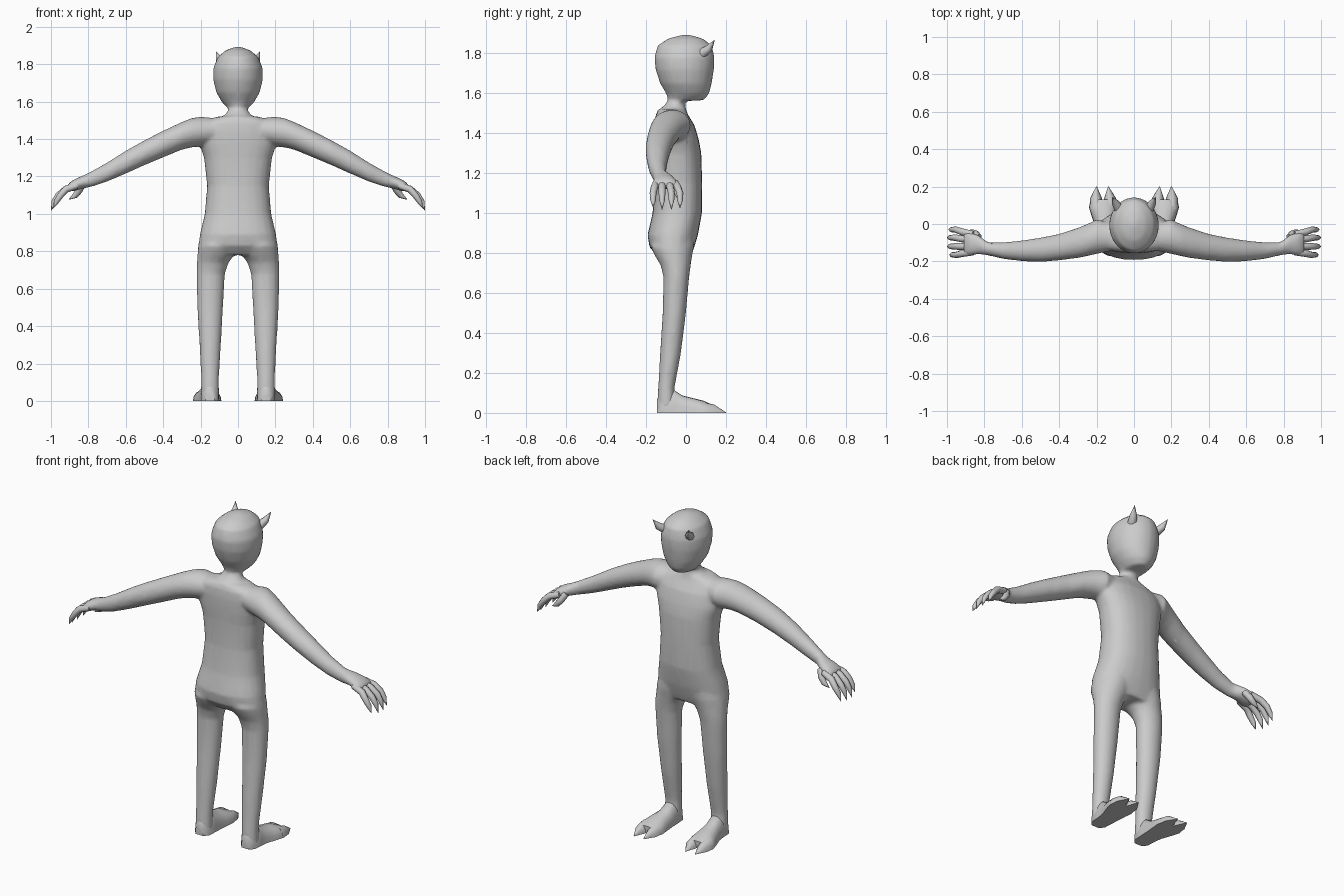
import bpy, bmesh, math
from mathutils import Vector

grey = bpy.data.materials.new("plain grey")
grey.diffuse_color = (0.6, 0.6, 0.6, 1)


def skin(bm, rings):
    """Bridge rings of points into a closed tube."""
    loops = [[bm.verts.new(p) for p in r] for r in rings]
    n = len(loops[0])
    for a, b in zip(loops, loops[1:]):
        for i in range(n):
            j = (i + 1) % n
            bm.faces.new((a[i], a[j], b[j], b[i]))
    bm.faces.new(loops[0][::-1])
    bm.faces.new(loops[-1])


def loft(bm, axis, sections, side=1, n=24, power=2.0, flat=False):
    """Sections (position, min1, max1, min2, max2) along an axis."""
    rings = []
    for pos, a0, a1, b0, b1 in sections:
        ring = []
        for i in range(n):
            t = 2 * math.pi * i / n
            c, s = math.cos(t), math.sin(t)
            c = math.copysign(abs(c) ** (2 / power), c)
            s = math.copysign(abs(s) ** (2 / power), s)
            a = (a0 + a1) / 2 + c * (a1 - a0) / 2
            b = b0 + max(s, 0) * (b1 - b0) if flat else (b0 + b1) / 2 + s * (b1 - b0) / 2
            p = {"x": (pos, a, b), "y": (a, pos, b), "z": (a, b, pos)}[axis]
            ring.append((p[0] * side, p[1], p[2]))
        rings.append(ring)
    skin(bm, rings)


def tube(bm, points, radii, side=1, n=8):
    """Round tube along a short path."""
    pts = [Vector((p[0] * side, p[1], p[2])) for p in points]
    rings = []
    for i, p in enumerate(pts):
        d = (pts[min(i + 1, len(pts) - 1)] - pts[max(i - 1, 0)]).normalized()
        u = d.cross(Vector((0, 1, 0.01))).normalized()
        v = d.cross(u)
        rings.append([p + radii[i] * (u * math.cos(2 * math.pi * k / n) + v * math.sin(2 * math.pi * k / n))
                      for k in range(n)])
    skin(bm, rings)


def finish(bm, name, blend=False):
    bmesh.ops.recalc_face_normals(bm, faces=bm.faces)
    me = bpy.data.meshes.new(name)
    bm.to_mesh(me)
    bm.free()
    me.materials.append(grey)
    ob = bpy.data.objects.new(name, me)
    bpy.context.collection.objects.link(ob)
    bpy.ops.object.select_all(action="DESELECT")
    ob.select_set(True)
    bpy.context.view_layer.objects.active = ob
    if blend:
        m = ob.modifiers.new("fuse", "REMESH")
        m.mode, m.voxel_size = "VOXEL", 0.01
        m = ob.modifiers.new("soften", "SMOOTH")
        m.factor, m.iterations = 0.5, 8
        m = ob.modifiers.new("reduce", "DECIMATE")
        m.ratio = 0.25
        bpy.ops.object.convert(target="MESH")
    bpy.ops.object.shade_smooth_by_angle(angle=math.radians(50))
    return ob


# Body: torso, neck, head, arms and legs fused into one skin
body = bmesh.new()
torso = [(0.78, 0.16, -0.14, 0.025), (0.83, 0.212, -0.183, 0.042), (0.89, 0.204, -0.193, 0.06),
         (1.0, 0.178, -0.168, 0.08), (1.15, 0.165, -0.152, 0.081), (1.3, 0.182, -0.152, 0.077),
         (1.37, 0.205, -0.156, 0.064), (1.44, 0.205, -0.157, 0.043), (1.49, 0.19, -0.152, 0.012),
         (1.52, 0.11, -0.14, 0.0)]
loft(body, "z", [(z, -w, w, b, f) for z, w, b, f in torso], power=2.3)
head = [(1.47, 0.12, -0.14, 0.0), (1.525, 0.075, -0.125, 0.0), (1.55, 0.053, -0.1, -0.005),
        (1.562, 0.053, -0.092, 0.0), (1.566, 0.058, -0.09, 0.09), (1.6, 0.088, -0.1, 0.117),
        (1.65, 0.117, -0.13, 0.129), (1.72, 0.133, -0.153, 0.14), (1.78, 0.132, -0.159, 0.143),
        (1.84, 0.108, -0.142, 0.13), (1.875, 0.065, -0.09, 0.085), (1.893, 0.015, -0.02, 0.02)]
loft(body, "z", [(z, -w, w, b, f) for z, w, b, f in head])
arm = [(0.1, -0.14, 0.0, 1.39, 1.51), (0.2, -0.16, 0.025, 1.36, 1.52), (0.25, -0.172, 0.0, 1.355, 1.512),
       (0.3, -0.182, -0.02, 1.343, 1.492), (0.4, -0.195, -0.053, 1.302, 1.445),
       (0.5, -0.203, -0.073, 1.26, 1.394), (0.6, -0.199, -0.088, 1.215, 1.338),
       (0.7, -0.187, -0.098, 1.172, 1.275), (0.78, -0.168, -0.098, 1.145, 1.23),
       (0.83, -0.162, -0.06, 1.135, 1.205), (0.88, -0.17, -0.04, 1.12, 1.183),
       (0.91, -0.168, -0.04, 1.12, 1.16)]
leg = [(0.9, 0.02, 0.18, -0.15, 0.04), (0.83, 0.0, 0.213, -0.178, 0.04), (0.78, 0.02, 0.217, -0.152, 0.03),
       (0.74, 0.05, 0.22, -0.127, 0.024), (0.68, 0.07, 0.222, -0.113, 0.016),
       (0.5, 0.08, 0.218, -0.117, 0.0), (0.3, 0.091, 0.206, -0.13, -0.025),
       (0.12, 0.102, 0.197, -0.14, -0.058), (0.02, 0.1, 0.2, -0.145, -0.05)]
for s in (-1, 1):
    loft(body, "x", arm, s)
    loft(body, "z", leg, s)
finish(body, "body", blend=True)

for s, label in ((-1, "left"), (1, "right")):
    # Four hooked fingers and a thumb
    bm = bmesh.new()
    for y0, y1, reach in ((-0.15, -0.165, -0.012), (-0.12, -0.12, 0), (-0.085, -0.073, 0), (-0.055, -0.03, -0.008)):
        tube(bm, [(0.86, y0, 1.152), (0.92, (y0 + y1) / 2, 1.132), (0.96 + reach, y1, 1.1),
                  (0.984 + reach, y1, 1.065), (0.999 + reach, y1, 1.018 - reach)],
             [0.018, 0.019, 0.017, 0.014, 0.001], s)
    tube(bm, [(0.83, -0.07, 1.16), (0.85, -0.05, 1.125), (0.872, -0.043, 1.097), (0.905, -0.045, 1.076)],
         [0.018, 0.019, 0.015, 0.001], s)
    finish(bm, label + "_fingers")

    # Flat-soled foot with two pointed toes
    bm = bmesh.new()
    foot = [(-0.145, 0.15, 0.025, 0.07), (-0.12, 0.15, 0.046, 0.11), (-0.06, 0.15, 0.05, 0.115),
            (-0.02, 0.152, 0.053, 0.088), (0.04, 0.16, 0.066, 0.073), (0.09, 0.165, 0.076, 0.06),
            (0.13, 0.165, 0.066, 0.042)]
    loft(bm, "y", [(y, x - w, x + w, 0, h) for y, x, w, h in foot], s, 20, 2.3, True)
    for x, tip in ((0.128, 0.137), (0.203, 0.2)):
        claw = [(0.08, x, 0.036, 0.054), (0.14, x, 0.031, 0.042), (0.2, tip, 0.002, 0.003)]
        loft(bm, "y", [(y, c - w, c + w, 0, h) for y, c, w, h in claw], s, 12, 2, True)
    finish(bm, label + "_foot")

    # Small horn on the brow
    bm = bmesh.new()
    tube(bm, [(0.08, 0.08, 1.8), (0.1, 0.115, 1.825), (0.116, 0.143, 1.868)], [0.026, 0.02, 0.001], s)
    finish(bm, label + "_horn")
